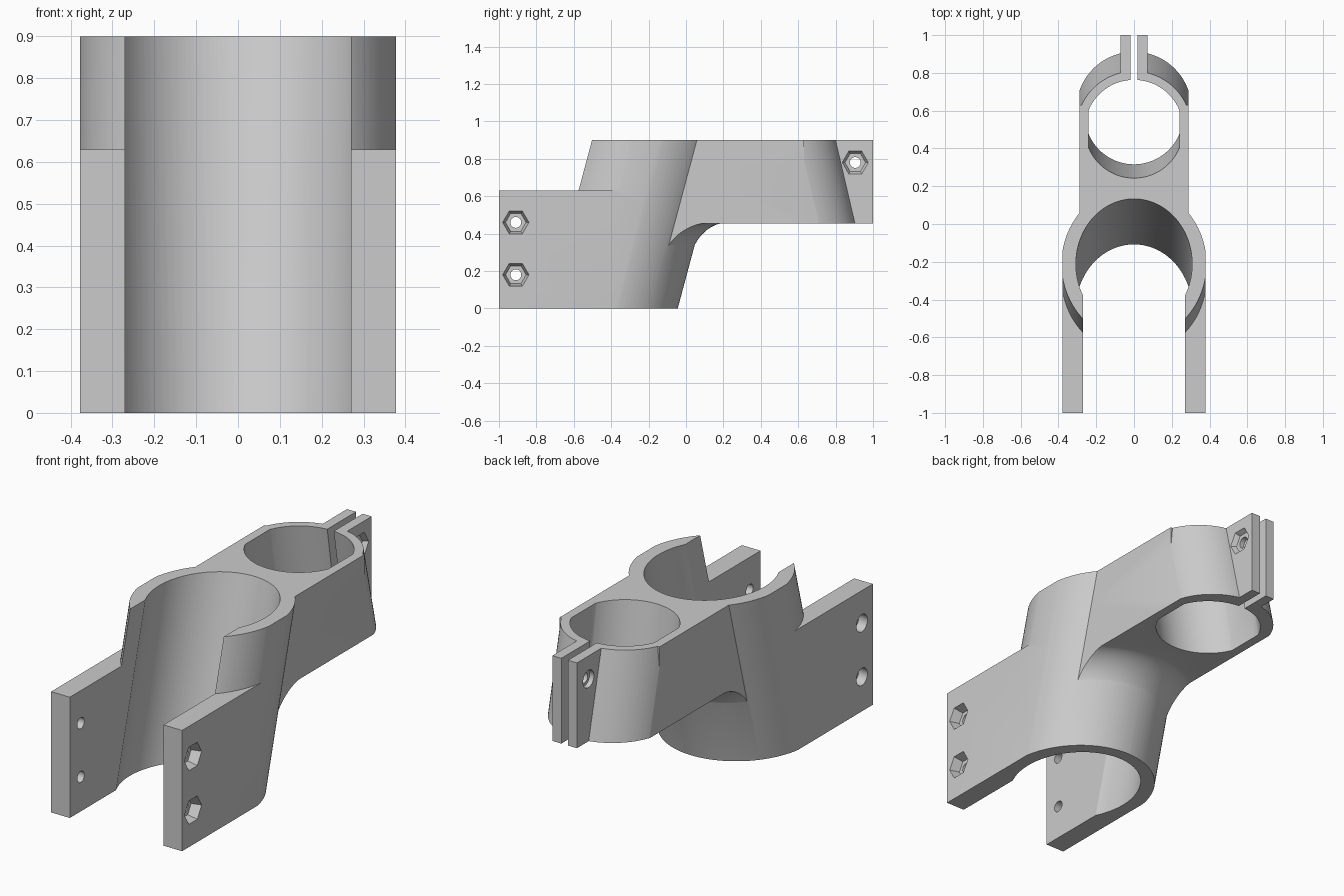
import bpy, bmesh, math

old = bpy.data.objects.get("Cube")
if old:
    bpy.data.objects.remove(old, do_unlink=True)

COLOUR = (0.6, 0.6, 0.6, 1)
grey = bpy.data.materials.new("plain_grey")
grey.use_nodes = True
grey.diffuse_color = COLOUR
grey.node_tree.nodes["Principled BSDF"].inputs["Base Color"].default_value = COLOUR


def make(name, bm):
    bmesh.ops.recalc_face_normals(bm, faces=bm.faces)
    mesh = bpy.data.meshes.new(name)
    bm.to_mesh(mesh)
    bm.free()
    mesh.materials.append(grey)
    ob = bpy.data.objects.new(name, mesh)
    bpy.context.collection.objects.link(ob)
    return ob


def skin(bm, loops):
    """Close a stack of vertex loops into a solid."""
    n = len(loops[0])
    for a, b in zip(loops, loops[1:]):
        for i in range(n):
            j = (i + 1) % n
            bm.faces.new((a[i], a[j], b[j], b[i]))
    bm.faces.new(loops[0][::-1])
    bm.faces.new(loops[-1])
    bmesh.ops.triangulate(bm, faces=bm.faces)


def prism(name, half_x, profile):
    """Solid with a (y, z) profile running across x."""
    bm = bmesh.new()
    skin(bm, [[bm.verts.new((x, y, z)) for y, z in profile] for x in (-half_x, half_x)])
    return make(name, bm)


def block(name, half_x, y0, y1, z0, z1):
    return prism(name, half_x, [(y0, z0), (y1, z0), (y1, z1), (y0, z1)])


def loft(name, rings, n=96):
    """Stack of horizontal ellipses given as (z, centre y, radius x, radius y)."""
    bm = bmesh.new()
    angles = [2 * math.pi * (i + 0.5) / n for i in range(n)]
    skin(bm, [[bm.verts.new((rx * math.cos(a), cy + ry * math.sin(a), z)) for a in angles]
              for z, cy, rx, ry in rings])
    return make(name, bm)


def rod(name, x0, x1, y, z, r0, r1, sides):
    """Round or hexagonal cutter lying along x."""
    bm = bmesh.new()
    angles = [2 * math.pi * i / sides for i in range(sides)]
    skin(bm, [[bm.verts.new((x, y + r * math.cos(a), z + r * math.sin(a))) for a in angles]
              for x, r in ((x0, r0), (x1, r1))])
    return make(name, bm)


def combine(target, tool, operation):
    mod = target.modifiers.new("combine", 'BOOLEAN')
    mod.operation, mod.solver, mod.object = operation, 'MANIFOLD', tool
    bpy.context.view_layer.objects.active = target
    bpy.ops.object.modifier_apply(modifier=mod.name)
    bpy.data.objects.remove(tool, do_unlink=True)


def large_centre(z):
    return -0.453 + 0.268 * z


def small_centre(z, shift):
    return 0.503 + shift * (0.9 - z)


# Rear clamp: neck, leaning ring and two bolt tabs
rear = block("rear_clamp", 0.35, -0.19, 0.63, 0.4, 0.98)
combine(rear, loft("small_ring", [(z, small_centre(z, 0.233), 0.305, 0.305)
                                  for z in (0.38, 0.97)]), 'UNION')
combine(rear, block("bolt_tabs", 0.071, 0.7, 1.1, 0.39, 0.96), 'UNION')
combine(rear, block("rear_limits", 0.5, -0.4, 1.0, 0.455, 0.95), 'INTERSECT')

# Curved fillet between neck and large sleeve
rings = []
for i in range(13):
    t = math.pi / 2 * i / 12
    z = 0.3 + 0.157 * math.sin(t)
    d = 0.135 * (1 - math.cos(t)) - 0.004
    rings.append((z, large_centre(z), 0.384 + d, 0.409 + d))
rings.append((0.5,) + rings[-1][1:])
fillet = loft("fillet", rings)
combine(fillet, block("fillet_limits", 0.6, -0.25, 0.7, 0.2, 0.6), 'INTERSECT')
combine(rear, fillet, 'UNION')
combine(rear, block("neck_limits", 0.288, -0.5, 1.2, 0.1, 1.0), 'INTERSECT')

# Large leaning sleeve with two flat front arms
body = loft("clamp_bracket", [(z, large_centre(z), 0.384, 0.409) for z in (-0.06, 0.97)])
combine(body, prism("arms", 0.45, [(-1.1, -0.05), (large_centre(-0.05) + 0.03, -0.05),
                                   (large_centre(0.63) + 0.03, 0.63), (-1.1, 0.63)]), 'UNION')
combine(body, rear, 'UNION')
combine(body, block("outer_limits", 0.378, -1.0, 1.02, 0.0, 0.9), 'INTERSECT')

# Large bore and the open front channel
combine(body, loft("large_bore", [(z, large_centre(z), 0.308, 0.345)
                                  for z in (-0.1, 1.0)]), 'DIFFERENCE')
combine(body, prism("channel", 0.27, [(-1.3, -0.2), (large_centre(-0.2), -0.2),
                                      (large_centre(1.1), 1.1), (-1.3, 1.1)]), 'DIFFERENCE')

# Small bore with flattened sides, and the clamping slot
bore = loft("small_bore", [(z, small_centre(z, 0.164), 0.26, 0.26) for z in (0.35, 1.0)])
combine(bore, block("bore_limits", 0.24, 0, 1, 0.2, 1.2), 'INTERSECT')
combine(body, bore, 'DIFFERENCE')
combine(body, block("slot", 0.019, 0.6, 1.2, 0.3, 1.1), 'DIFFERENCE')

# Bolt holes: hexagonal nut pocket on one side, round recess on the other
for y, z, outer, depth in ((-0.91, 0.18, 0.378, 0.05), (-0.91, 0.46, 0.378, 0.05),
                           (0.905, 0.78, 0.071, 0.025)):
    combine(body, rod("bolt_hole", -0.6, 0.6, y, z, 0.029, 0.029, 32), 'DIFFERENCE')
    combine(body, rod("nut_pocket", outer - depth, outer + 0.002, y, z, 0.055, 0.071, 6),
            'DIFFERENCE')
    combine(body, rod("head_recess", -outer - 0.002, -outer + depth, y, z, 0.045, 0.045, 32),
            'DIFFERENCE')

bpy.ops.object.select_all(action='DESELECT')
body.select_set(True)
bpy.context.view_layer.objects.active = body
bpy.ops.object.shade_smooth_by_angle(angle=math.radians(25))
